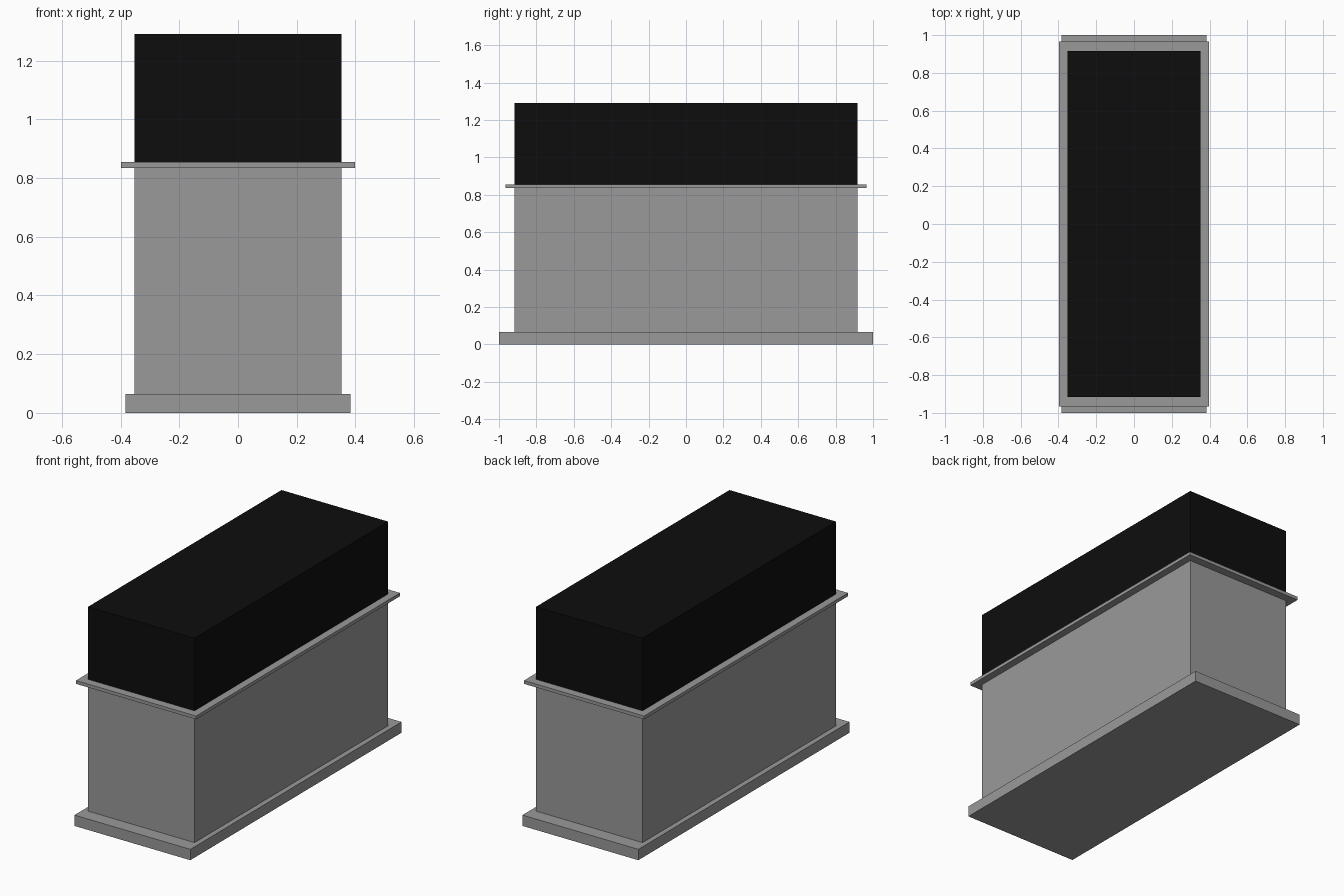
import bpy

cube = bpy.data.objects.get("Cube")
if cube:
    bpy.data.objects.remove(cube, do_unlink=True)


def material(name, value):
    mat = bpy.data.materials.new(name)
    mat.use_nodes = True
    colour = (value, value, value, 1)
    mat.diffuse_color = colour
    mat.node_tree.nodes["Principled BSDF"].inputs["Base Color"].default_value = colour
    return mat


def box(name, half_x, half_y, bottom, top, mat):
    bpy.ops.mesh.primitive_cube_add(size=2, location=(0, 0, (bottom + top) / 2))
    obj = bpy.context.object
    obj.name = name
    obj.scale = (half_x, half_y, (top - bottom) / 2)
    bpy.ops.object.transform_apply(location=False, rotation=False, scale=True)
    obj.data.materials.append(mat)
    return obj


grey = material("stone grey", 0.32)
black = material("black", 0.004)

# Stacked from the ground up: plinth, body, overhanging ledge, dark upper block
box("base_plinth", 0.384, 1.0, 0, 0.065, grey)
box("lower_body", 0.353, 0.916, 0.065, 0.835, grey)
box("ledge", 0.398, 0.966, 0.835, 0.855, grey)
box("upper_block", 0.353, 0.916, 0.855, 1.29, black)
